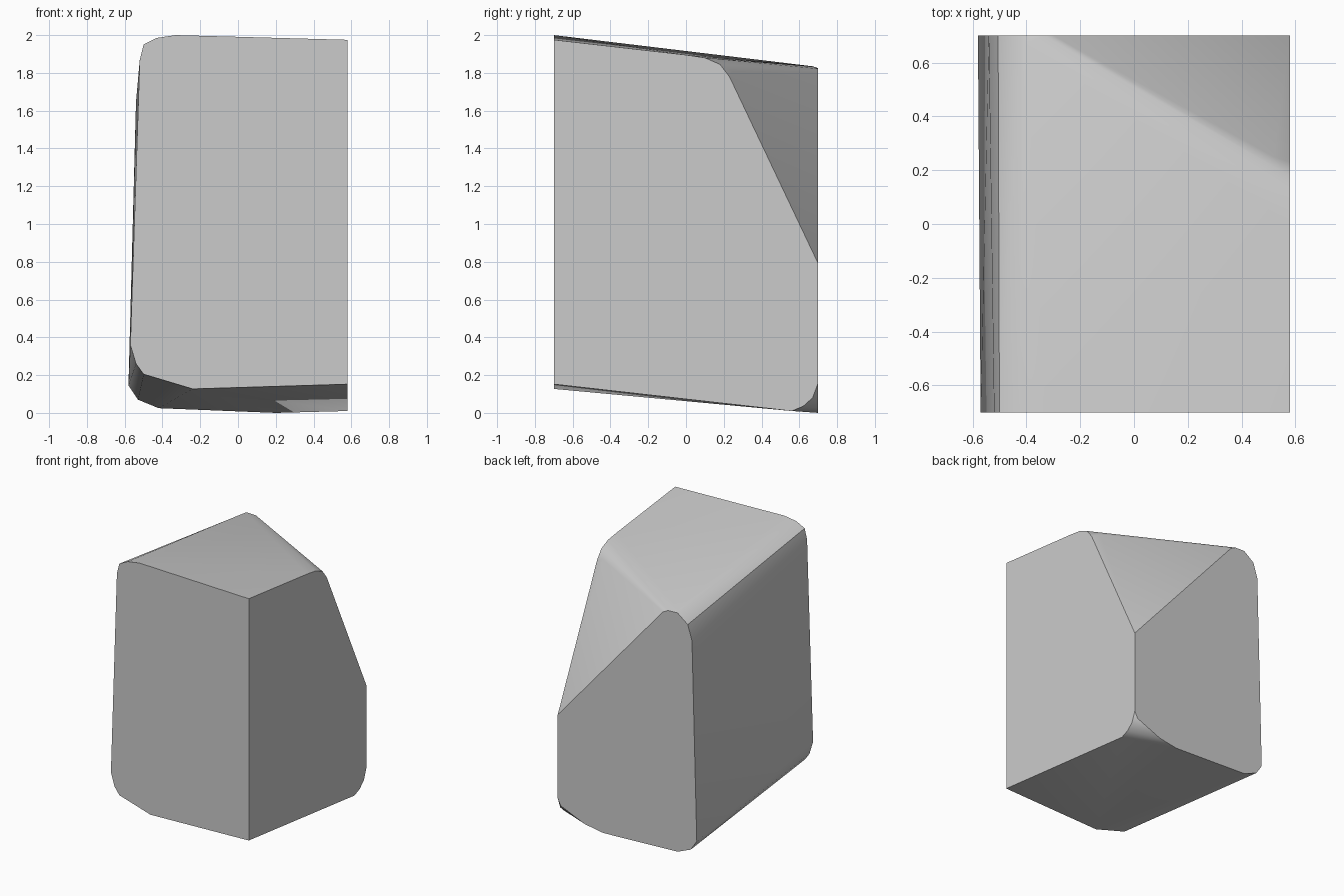
import bpy, bmesh, math

if "Cube" in bpy.data.objects:
    bpy.data.objects.remove(bpy.data.objects["Cube"])

# Outline of the flat front face (x, z)
front = [(-0.33, 2.0), (-0.43, 1.985), (-0.50, 1.95), (-0.52, 1.87),
         (-0.57, 0.36), (-0.54, 0.26), (-0.50, 0.205), (-0.24, 0.127),
         (0.58, 0.152), (0.58, 1.975)]
# Outline of the flat back face (x, z)
back = [(-0.298, 1.80), (-0.34, 1.822), (-0.42, 1.825), (-0.505, 1.76),
        (-0.54, 1.647), (-0.58, 0.145), (-0.53, 0.07), (-0.42, 0.025),
        (0.20, 0.0), (0.35, 0.025), (0.555, 0.11), (0.58, 0.16), (0.58, 0.79)]
# Outline of the flat right face (y, z)
right = [(0.0, 1.895), (0.10, 1.88), (0.18, 1.845), (0.23, 1.78),
         (0.67, 0.08), (0.62, 0.035), (0.56, 0.01)]
# Soft corners: where the sloping cut meets the top, and the top's back edge
corners = [(0.52, 0.25, 1.807), (-0.40, 0.67, 1.835)]

points = [(x, -0.7, z) for x, z in front]
points += [(x, 0.7, z) for x, z in back]
points += [(0.58, y, z) for y, z in right] + corners

# Stone chunk: skin stretched around the three outlines
bm = bmesh.new()
for p in points:
    bm.verts.new(p)
hull = bmesh.ops.convex_hull(bm, input=bm.verts[:])
loose = [v for v in bm.verts if not v.link_faces]
bmesh.ops.delete(bm, geom=loose, context='VERTS')
bmesh.ops.dissolve_limit(bm, angle_limit=math.radians(0.5),
                         verts=bm.verts[:], edges=bm.edges[:])
bmesh.ops.recalc_face_normals(bm, faces=bm.faces[:])
mesh = bpy.data.meshes.new("stone_block")
bm.to_mesh(mesh)
bm.free()
stone = bpy.data.objects.new("stone_block", mesh)
bpy.context.collection.objects.link(stone)

# Soft rounding, crisp flat cuts
bpy.context.view_layer.objects.active = stone
stone.select_set(True)
bpy.ops.object.shade_smooth_by_angle(angle=math.radians(35))
